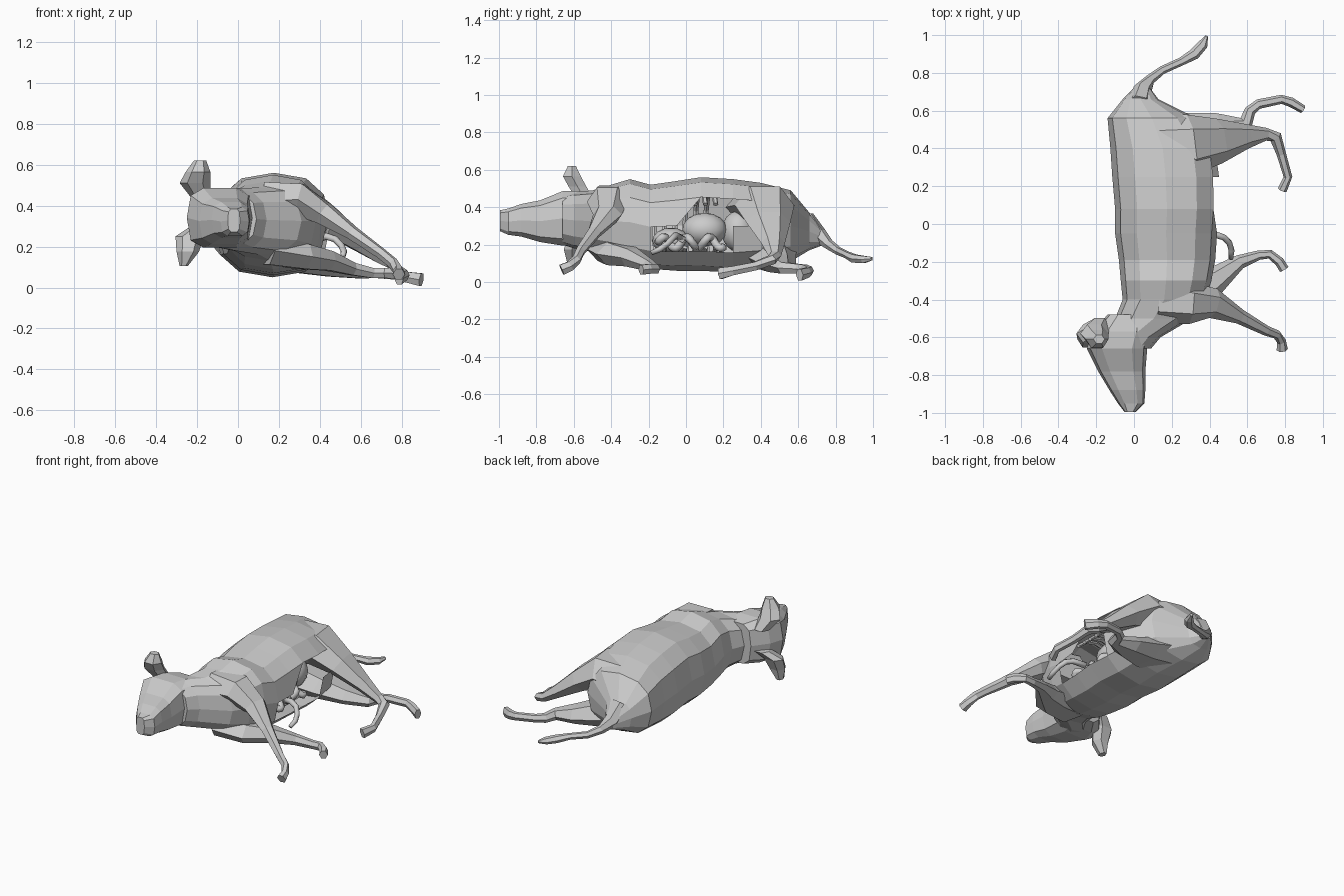
import bpy, bmesh, math
from mathutils import Vector


def loft(name, stations, sides=6, axis=None, ref=(0, 0, 1), power=1.0, hole=None, smooth=False):
    """Skin elliptical rings (x, y, z, half_width, half_height) along a path."""
    bm = bmesh.new()
    pts = [Vector(s[:3]) for s in stations]
    rings = []
    for i, s in enumerate(stations):
        t = Vector(axis) if axis else pts[min(i + 1, len(pts) - 1)] - pts[max(i - 1, 0)]
        t.normalize()
        side = t.cross(Vector(ref)).normalized()
        up = side.cross(t)
        ring = []
        for k in range(sides):
            a = math.tau * k / sides
            c, d = math.cos(a), math.sin(a)
            c = math.copysign(abs(c) ** power, c)
            d = math.copysign(abs(d) ** power, d)
            ring.append(bm.verts.new(pts[i] + side * c * s[3] + up * d * s[4]))
        rings.append(ring)
    for i in range(len(rings) - 1):
        for k in range(sides):
            n = (k + 1) % sides
            quad = [rings[i][k], rings[i][n], rings[i + 1][n], rings[i + 1][k]]
            cut = hole(i, k) if hole else None
            if cut == "half":
                quad.pop()          # slanted edge of the opening
            if cut != "open":
                bm.faces.new(quad)
    bm.faces.new(rings[0])
    bm.faces.new(rings[-1])
    bmesh.ops.recalc_face_normals(bm, faces=bm.faces)
    for f in bm.faces:
        f.smooth = smooth
    me = bpy.data.meshes.new(name)
    bm.to_mesh(me)
    bm.free()
    ob = bpy.data.objects.new(name, me)
    bpy.context.collection.objects.link(ob)
    return ob


def span(y, x0, x1, z0, z1):
    """Cross-section station from its extents."""
    return ((x0 + x1) / 2, y, (z0 + z1) / 2, (x1 - x0) / 2, (z1 - z0) / 2)


def belly_opening(i, k):
    if (i, k) == (6, 0):
        return "half"
    if (k == 0 and i in (7, 8)) or (k == 11 and i in (5, 6, 7)):
        return "open"


# Torso with neck and rump, open along the belly
torso = [span(-.66, -.20, .09, .20, .47), span(-.60, -.17, .14, .18, .48),
         span(-.50, -.10, .31, .16, .49), span(-.40, -.06, .38, .13, .52),
         span(-.30, -.07, .41, .09, .55), span(-.19, -.08, .43, .07, .52),
         span(-.05, -.10, .44, .06, .54), span(.08, -.10, .45, .06, .56),
         span(.25, -.115, .45, .05, .55), span(.40, -.125, .43, .07, .53),
         span(.56, -.14, .33, .11, .49), span(.66, -.06, .13, .17, .37),
         span(.74, .02, .07, .20, .27)]
loft("torso", torso, 12, axis=(0, 1, 0), power=.8, hole=belly_opening)

# Head with a blunt muzzle
loft("head", [span(-.995, -.05, .01, .27, .385), span(-.95, -.085, .055, .25, .395),
              span(-.88, -.13, .06, .24, .42), span(-.78, -.19, .06, .21, .44),
              span(-.66, -.25, .07, .19, .49), span(-.57, -.22, .09, .19, .49),
              span(-.48, -.14, .08, .20, .47)], 10, axis=(0, 1, 0), power=.6)

# Ears
for name, path in (
        ("upper_ear", [(-.18, -.54, .44, .05, .05), (-.21, -.58, .51, .075, .055),
                       (-.195, -.61, .565, .06, .055), (-.185, -.61, .62, .03, .025)]),
        ("lower_ear", [(-.18, -.54, .30, .05, .05), (-.235, -.58, .25, .07, .055),
                       (-.245, -.61, .175, .055, .05), (-.265, -.61, .105, .02, .03)])):
    loft(name, path, 6, axis=(0, 0, 1), ref=(0, 1, 0))

# Legs: thigh or shoulder, joint, shank, hoof
loft("upper_front_leg", [(.14, -.40, .42, .13, .11), (.30, -.42, .43, .11, .09),
                         (.42, -.42, .36, .08, .06), (.56, -.49, .265, .04, .035),
                         (.70, -.565, .165, .027, .028), (.755, -.585, .12, .024, .028),
                         (.78, -.62, .085, .024, .03), (.785, -.665, .065, .03, .033)])
loft("lower_front_leg", [(.15, -.40, .18, .14, .08), (.32, -.36, .15, .13, .07),
                         (.44, -.29, .13, .07, .055), (.56, -.20, .09, .038, .035),
                         (.66, -.165, .07, .025, .028), (.72, -.16, .07, .024, .028),
                         (.77, -.20, .07, .026, .03), (.795, -.24, .065, .026, .03)])
loft("upper_hind_leg", [(.12, .40, .40, .19, .12), (.30, .42, .41, .16, .12),
                        (.45, .44, .32, .12, .075), (.60, .465, .21, .065, .045),
                        (.70, .475, .14, .034, .03), (.75, .46, .12, .034, .028),
                        (.78, .37, .085, .025, .026), (.815, .25, .06, .023, .028),
                        (.785, .18, .045, .025, .035)])
loft("lower_hind_leg", [(.12, .42, .19, .18, .10), (.30, .45, .14, .14, .08),
                        (.46, .49, .10, .10, .055), (.59, .525, .075, .045, .035),
                        (.615, .60, .07, .03, .03), (.66, .635, .07, .026, .026),
                        (.78, .66, .06, .024, .026), (.83, .645, .05, .026, .03),
                        (.895, .607, .038, .022, .036)])

# Tail
loft("tail", [(.03, .64, .34, .06, .05), (.045, .71, .25, .05, .045),
              (.085, .765, .20, .027, .028), (.15, .815, .165, .022, .022),
              (.25, .86, .145, .022, .02), (.32, .90, .125, .03, .025),
              (.365, .95, .12, .027, .022), (.385, .995, .125, .008, .01)])

# Ribs curving around the chest cavity
for n in range(6):
    y = -.14 + n * .055
    arc = []
    for j in range(13):
        a = math.radians(35 + 290 * j / 12)
        arc.append((.16 + .22 * math.cos(a), y + .03 * math.cos(a),
                    .30 + .20 * math.sin(a), .012, .014))
    loft(f"rib_{n + 1}", arc, 5, ref=(0, 1, 0))

# Stomach and other organs
for name, loc, size in (("stomach", (.24, .10, .28), (.10, .12, .09)),
                        ("liver", (.25, -.08, .22), (.09, .10, .07)),
                        ("bladder", (.20, .28, .27), (.10, .09, .11))):
    bpy.ops.mesh.primitive_uv_sphere_add(segments=12, ring_count=8, location=loc)
    ob = bpy.context.object
    ob.name, ob.scale = name, size
    bpy.ops.object.shade_smooth()

# Coiled intestine lying in the opening
coil = [(.33 + .02 * math.sin(j * .7), -.15 + .35 * j / 40,
         .21 + .03 * math.sin(j * .45), .022, .022) for j in range(41)]
loft("intestine", coil, 7, smooth=True)

# Loose loop of gut hanging out
loft("hanging_gut", [(.36, -.02, .23, .02, .02), (.43, -.055, .25, .018, .018),
                     (.475, -.07, .235, .017, .017), (.505, -.10, .205, .016, .016),
                     (.517, -.14, .175, .016, .016), (.513, -.185, .155, .013, .013)],
     7, smooth=True)
